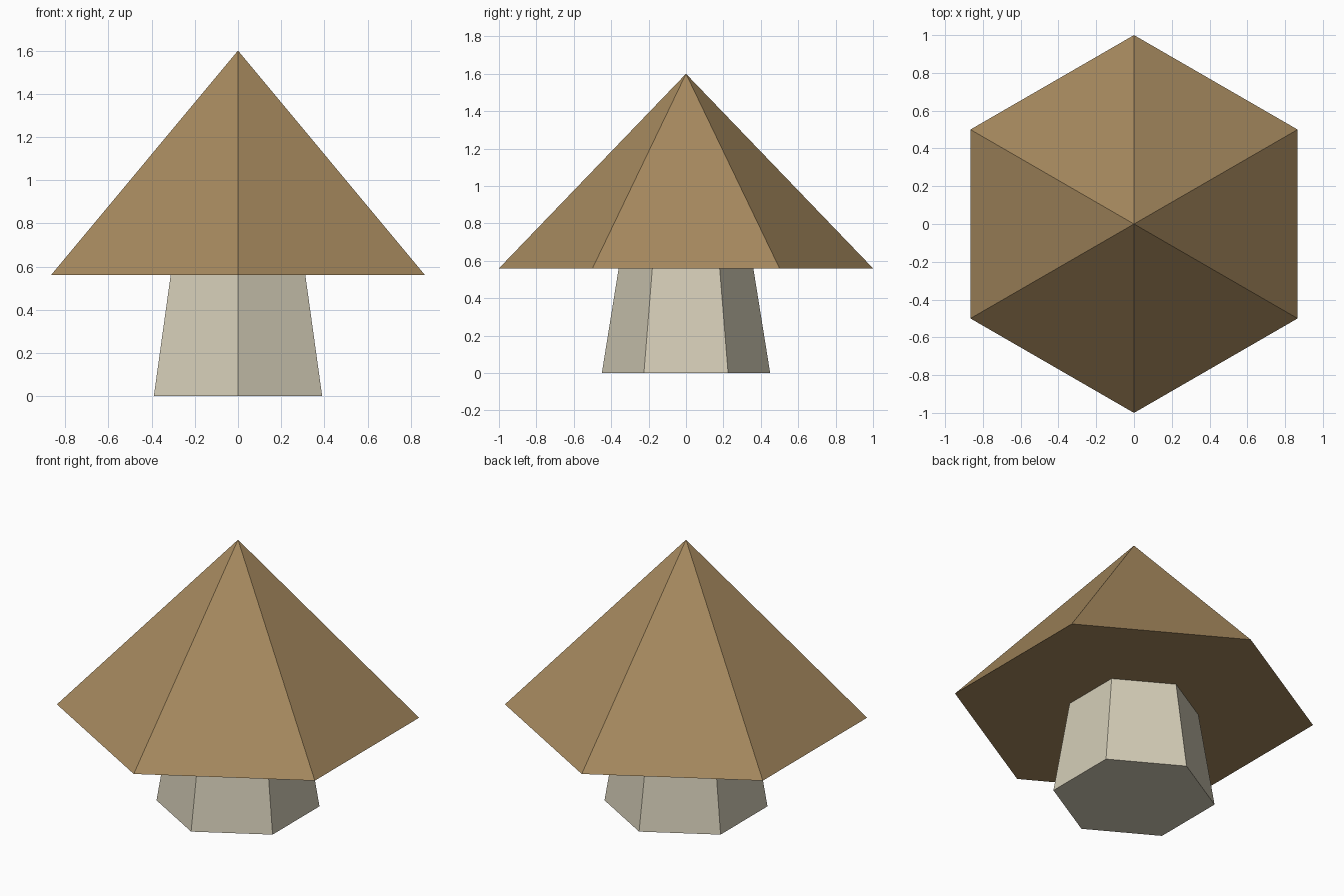
import bpy

cube = bpy.data.objects.get("Cube")
if cube:
    bpy.data.objects.remove(cube, do_unlink=True)

SIDES = 6
EAVE_Z = 0.56
TOP_Z = 1.6


def flat_material(name, rgb):
    mat = bpy.data.materials.new(name)
    mat.use_nodes = True
    colour = (*rgb, 1.0)
    mat.diffuse_color = colour
    mat.node_tree.nodes["Principled BSDF"].inputs["Base Color"].default_value = colour
    return mat


def hex_cone(name, r_bottom, r_top, z_bottom, z_top, mat):
    """Flat-shaded six-sided cone with corners on the y axis."""
    bpy.ops.mesh.primitive_cone_add(
        vertices=SIDES, radius1=r_bottom, radius2=r_top,
        depth=z_top - z_bottom, end_fill_type='NGON',
        location=(0, 0, (z_bottom + z_top) / 2))
    obj = bpy.context.object
    obj.name = name
    obj.data.name = name
    obj.data.materials.append(mat)
    return obj


tan = flat_material("tan brown", (0.38, 0.25, 0.112))
cream = flat_material("pale cream", (0.66, 0.61, 0.475))

# Tapered base below, pointed cap above
hex_cone("stem", 0.45, 0.36, 0.0, EAVE_Z, cream)
hex_cone("cap", 1.0, 0.0, EAVE_Z, TOP_Z, tan)
